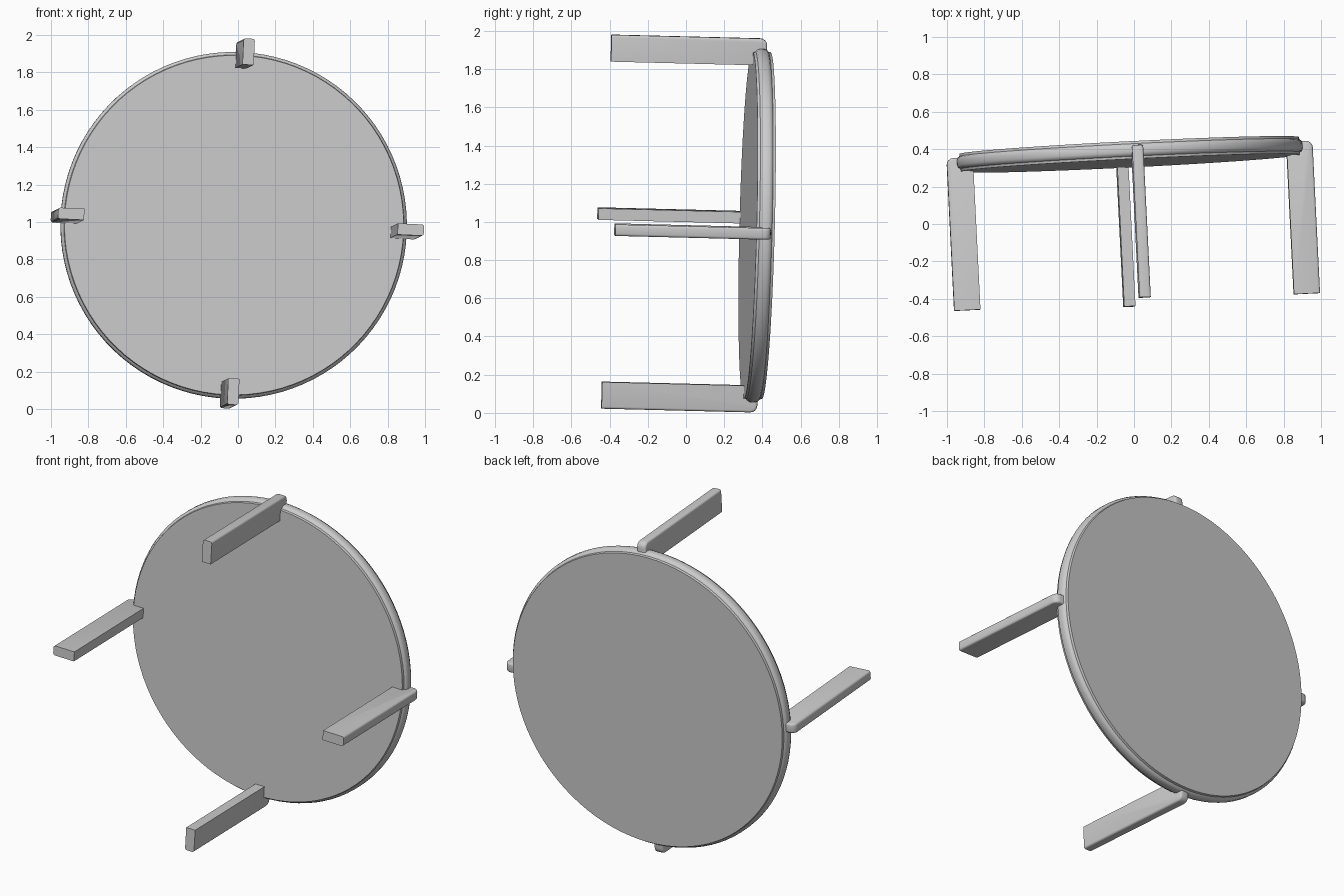
import bpy, bmesh, math
from mathutils import Matrix, Vector

cube = bpy.data.objects.get("Cube")
if cube:
    bpy.data.objects.remove(cube)

grey = bpy.data.materials.new("plain grey")
grey.use_nodes = True
colour = (0.6, 0.6, 0.6, 1)
grey.diffuse_color = colour
grey.node_tree.nodes["Principled BSDF"].inputs["Base Color"].default_value = colour

# Table frame: local z is the table's own up, now pointing to the back
up = Vector((-0.05, 1, -0.025)).normalized()
side = Vector((0.998, 0.05, -0.0465))
side = (side - side.dot(up) * up).normalized()
third = up.cross(side)
TABLE = Matrix((side, third, up)).transposed().to_4x4()
TABLE.translation = (-0.021, 0.325, 0.983)


def finish(bm, name, matrix, angle):
    bmesh.ops.recalc_face_normals(bm, faces=bm.faces)
    mesh = bpy.data.meshes.new(name)
    bm.to_mesh(mesh)
    bm.free()
    mesh.materials.append(grey)
    obj = bpy.data.objects.new(name, mesh)
    bpy.context.collection.objects.link(obj)
    obj.matrix_world = matrix
    bpy.ops.object.select_all(action='DESELECT')
    obj.select_set(True)
    bpy.context.view_layer.objects.active = obj
    bpy.ops.object.shade_smooth_by_angle(angle=math.radians(angle))


# Round top with a softened rim, spun from a profile
THICK = 0.095
profile = [(0, 0), (0.908, 0), (0.911, 0.014), (0.921, 0.02), (0.927, 0.034)]
profile += [(r, THICK - z) for r, z in reversed(profile)]
bm = bmesh.new()
verts = [bm.verts.new((r, 0, z)) for r, z in profile]
edges = [bm.edges.new(pair) for pair in zip(verts, verts[1:])]
bmesh.ops.spin(bm, geom=verts + edges, cent=(0, 0, 0), axis=(0, 0, 1),
               angle=math.tau, steps=96, use_duplicate=False)
bmesh.ops.remove_doubles(bm, verts=bm.verts, dist=0.0005)
finish(bm, "round_top", TABLE, 40)


# Flat legs standing radially around the rim, rounded on the outer side
def leg(name, turn):
    outer, inner, top, foot, width = 0.98, 0.84, 0.073, -0.743, 0.06
    bm = bmesh.new()
    bmesh.ops.create_cube(bm, size=1)
    for v in bm.verts:
        v.co = (outer if v.co.x > 0 else inner, v.co.y * width,
                top if v.co.z > 0 else foot)
    corner = [e for e in bm.edges
              if all(v.co.x > 0.9 and v.co.z > 0 for v in e.verts)]
    bmesh.ops.bevel(bm, geom=corner, offset=0.035, segments=4, profile=0.5,
                    affect='EDGES')
    bm.normal_update()

    def is_soft(e):
        normals = [f.normal for f in e.link_faces]
        flat = any(abs(n.y) > 0.9 for n in normals)
        return flat and any(n.x > 0.1 or n.z > 0.9 for n in normals)

    bmesh.ops.bevel(bm, geom=[e for e in bm.edges if is_soft(e)], offset=0.012,
                    segments=3, profile=0.5, affect='EDGES')
    finish(bm, name, TABLE @ Matrix.Rotation(turn, 4, 'Z'), 35)


for i, name in enumerate(["left_leg", "lower_leg", "right_leg", "upper_leg"]):
    leg(name, i * math.pi / 2)
